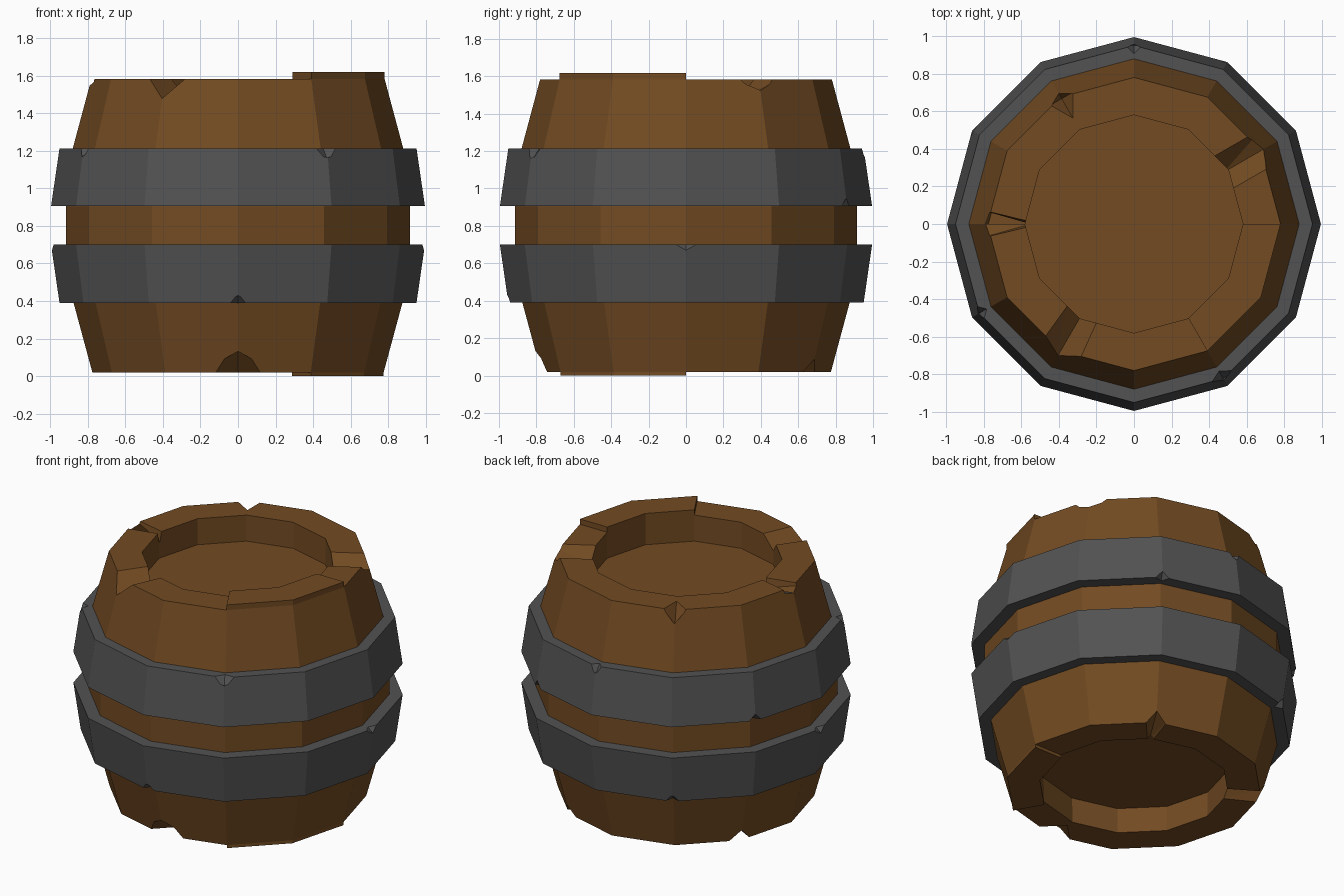
import bpy, bmesh
from math import cos, sin, radians, atan2, degrees
from mathutils import Vector

if "Cube" in bpy.data.objects:
    bpy.data.objects.remove(bpy.data.objects["Cube"])

SIDES = 12


def material(name, color):
    m = bpy.data.materials.new(name)
    m.diffuse_color = (*color, 1)
    m.use_nodes = True
    m.node_tree.nodes["Principled BSDF"].inputs["Base Color"].default_value = m.diffuse_color
    return m


def polar(angle, r, t, z):
    """Point at radius r, sideways offset t and height z, turned to an angle."""
    a = radians(angle)
    return Vector((r * cos(a) - t * sin(a), r * sin(a) + t * cos(a), z))


def lathe(profile, closed):
    bm = bmesh.new()
    rings = [[bm.verts.new(polar(i * 360 / SIDES, r, 0, z)) for i in range(SIDES)]
             for r, z in profile]
    pairs = list(zip(rings, rings[1:]))
    if closed:
        pairs.append((rings[-1], rings[0]))
    else:
        bm.faces.new(rings[0])
        bm.faces.new(rings[-1])
    for a, b in pairs:
        for i in range(SIDES):
            j = (i + 1) % SIDES
            bm.faces.new((a[i], a[j], b[j], b[i]))
    bmesh.ops.recalc_face_normals(bm, faces=bm.faces)
    return bm


def make_object(name, bm, mat=None):
    bmesh.ops.recalc_face_normals(bm, faces=bm.faces)
    me = bpy.data.meshes.new(name)
    bm.to_mesh(me)
    bm.free()
    ob = bpy.data.objects.new(name, me)
    bpy.context.collection.objects.link(ob)
    if mat:
        me.materials.append(mat)
    return ob


def chip(angle, r, z, w, d, h):
    """Diamond that nicks an edge."""
    return [polar(angle, *p) for p in
            ((r - d, 0, z), (r + d, 0, z), (r, -w, z), (r, w, z), (r, 0, z - h), (r, 0, z + h))]


def notch(angle, z, s, inner, outer):
    """V-shaped channel across a rim; ends are (radius, half width, depth)."""
    pts = []
    for r, w, d in (inner, outer):
        pts += [polar(angle, r, t, zz) for t, zz in
                ((-w, z), (w, z), (0, z - s * d), (-w, z + s * .1), (w, z + s * .1))]
    return pts


def carve(ob, hulls):
    bm = bmesh.new()
    for pts in hulls:
        bmesh.ops.convex_hull(bm, input=[bm.verts.new(p) for p in pts])
    cutter = make_object("cutter", bm)
    cutter.hide_render = True
    mod = ob.modifiers.new("damage", 'BOOLEAN')
    mod.operation, mod.solver, mod.object = 'DIFFERENCE', 'EXACT', cutter
    bpy.context.view_layer.objects.active = ob
    bpy.ops.object.modifier_apply(modifier=mod.name)
    bpy.data.objects.remove(cutter)


wood = material("wood", (.17, .07, .016))
iron = material("iron", (.085, .085, .085))

# Wooden body with recessed lid and base
body = lathe([(.58, .19), (.575, .02), (.775, .02), (.875, .39), (.915, .70),
              (.915, .90), (.88, 1.21), (.78, 1.583), (.58, 1.583), (.58, 1.41)], False)

# Two staves stand slightly proud at the top and bottom rims
for z, move in ((1.583, .035), (.02, -.02)):
    faces = []
    for f in body.faces:
        c = f.calc_center_median()
        if abs(c.z - z) < .001 and -60 < degrees(atan2(c.y, c.x)) < 0:
            faces.append(f)
    new = bmesh.ops.extrude_face_region(body, geom=faces)["geom"]
    bmesh.ops.delete(body, geom=[f for f in faces if f.is_valid], context='FACES')
    bmesh.ops.translate(body, vec=(0, 0, move),
                        verts=[v for v in new if isinstance(v, bmesh.types.BMVert)])
barrel = make_object("barrel_body", body, wood)

# Chips and channels in the rims
carve(barrel, [
    notch(180, 1.584, 1, (.55, .012, .07), (.85, .085, .03)),
    notch(-120, 1.584, 1, (.55, .09, .08), (.85, .12, .11)),
    notch(30, 1.584, 1, (.55, .10, .10), (.85, .10, .05)),
    chip(120, .77, 1.584, .07, .12, .11),
    chip(-90, .775, .02, .15, .15, .14),
    notch(60, .019, -1, (.55, .015, .02), (.85, .08, .08)),
    notch(150, .019, -1, (.55, .06, .06), (.85, .07, .08)),
])

# Iron hoops
upper = make_object("upper_hoop", lathe(
    [(.90, .905), (.995, .905), (.95, 1.213), (.87, 1.213)], True), iron)
lower = make_object("lower_hoop", lathe(
    [(.865, .39), (.95, .39), (.995, .70), (.905, .70)], True), iron)

# Nicks in the hoop edges
carve(upper, [chip(-60, .95, 1.213, .09, .045, .06)]
      + [chip(a, .95, 1.213, .045, .045, .055) for a in (-150, 90)]
      + [chip(a, .995, .905, .05, .05, .05) for a in (60, 150)])
carve(lower, [chip(a, .995, .70, .08, .04, .035) for a in (0, 180)]
      + [chip(a, .95, .39, .05, .05, .045) for a in (-90, 120)])
